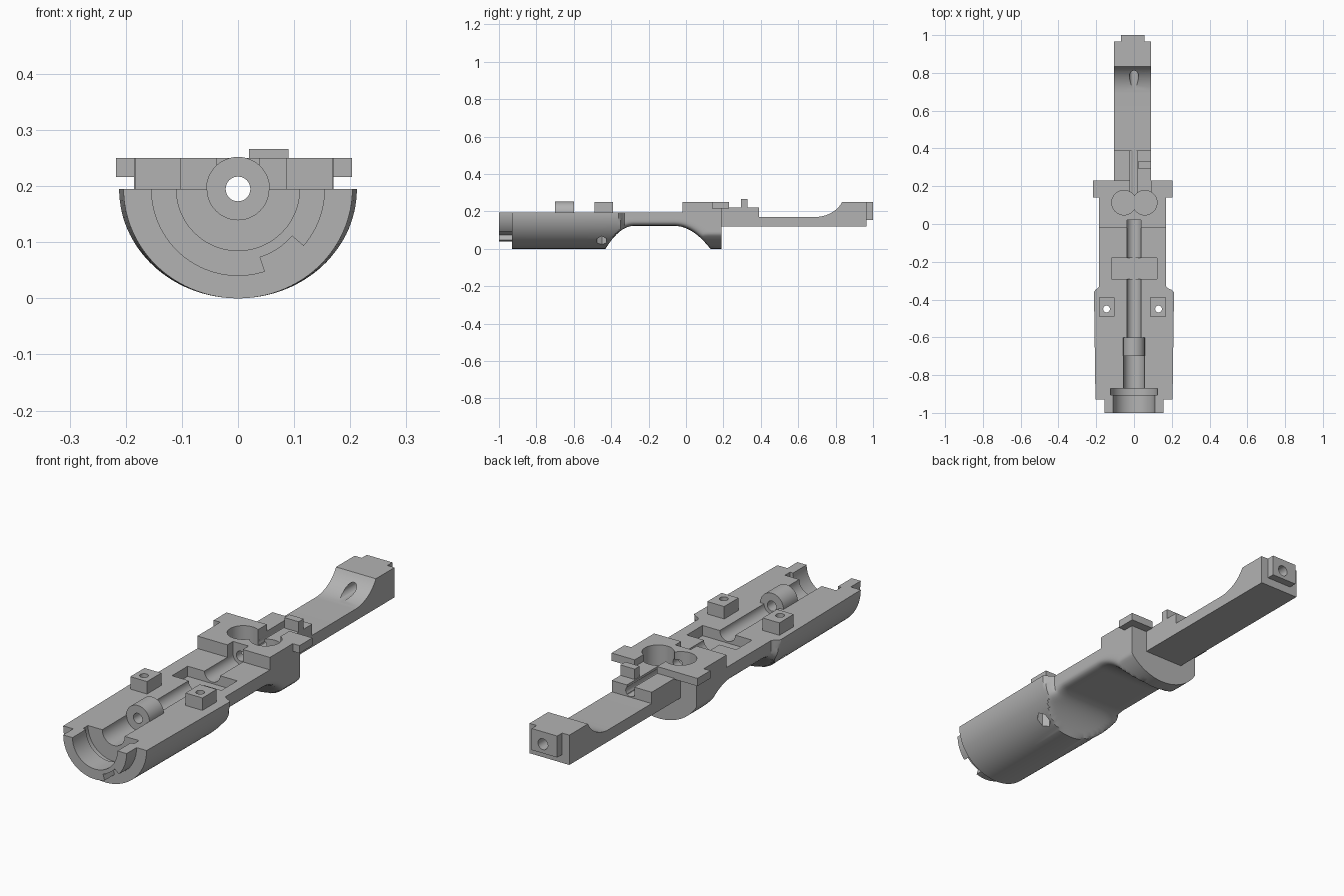
import bpy, bmesh, math
from mathutils import Vector

old = bpy.data.objects.get("Cube")
if old:
    bpy.data.objects.remove(old, do_unlink=True)

AXIS = 0.195   # height of the split plane and bore axis
grey = bpy.data.materials.new("plain_grey")
grey.use_nodes = True
grey.diffuse_color = (0.45, 0.45, 0.45, 1)
grey.node_tree.nodes["Principled BSDF"].inputs["Base Color"].default_value = (0.45, 0.45, 0.45, 1)


def loft(name, rings):
    """Skin a list of equal-length closed rings and cap both ends."""
    bm = bmesh.new()
    rows = [[bm.verts.new(p) for p in ring] for ring in rings]
    n = len(rows[0])
    for a, b in zip(rows, rows[1:]):
        for i in range(n):
            j = (i + 1) % n
            bm.faces.new((a[i], a[j], b[j], b[i]))
    bm.faces.new(rows[0])
    bm.faces.new(rows[-1])
    bmesh.ops.recalc_face_normals(bm, faces=bm.faces)
    mesh = bpy.data.meshes.new(name)
    bm.to_mesh(mesh)
    bm.free()
    mesh.materials.append(grey)
    ob = bpy.data.objects.new(name, mesh)
    bpy.context.collection.objects.link(ob)
    return ob


def box(name, x0, x1, y0, y1, z0, z1):
    return loft(name, [[(x0, y0, z), (x1, y0, z), (x1, y1, z), (x0, y1, z)] for z in (z0, z1)])


def rod(name, r, y0, y1, n=48):
    """Cylinder along the bore axis."""
    angs = [2 * math.pi * i / n for i in range(n)]
    return loft(name, [[(r * math.cos(a), y, AXIS + r * math.sin(a)) for a in angs] for y in (y0, y1)])


def post(name, x, y, r, z0, z1, n=40):
    """Upright prism or cylinder."""
    angs = [2 * math.pi * i / n for i in range(n)]
    return loft(name, [[(x + r * math.cos(a), y + r * math.sin(a), z) for a in angs] for z in (z0, z1)])


def combine(target, tool, op):
    mod = target.modifiers.new(op, 'BOOLEAN')
    mod.operation = op
    mod.solver = 'EXACT'
    mod.object = tool
    bpy.ops.object.select_all(action='DESELECT')
    bpy.context.view_layer.objects.active = target
    target.select_set(True)
    bpy.ops.object.modifier_apply(modifier=mod.name)
    bpy.data.objects.remove(tool, do_unlink=True)


def add(tool):
    combine(handle, tool, 'UNION')


def cut(tool):
    combine(handle, tool, 'DIFFERENCE')


# half-round handle with a scooped waist
def section(y, n=64):
    half = 0.204 + 0.008 * min(1, (y + 0.93) / 0.58)
    rise = 0
    if -0.43 < y < 0.13:
        t = max(0, (-0.28 - y) / 0.15, (y + 0.06) / 0.19)
        rise = 0.122 * (1 - t * t)
    k = min(1, max(0, (y + 0.36) / 0.03))
    k = k * k * (3 - 2 * k)
    ring = []
    for i in range(n + 1):
        a = math.pi * (1 + i / n)
        c, s = abs(math.cos(a)), abs(math.sin(a))
        r = 1 / math.hypot(c / half, s / AXIS)
        if y > -0.43:
            side = 0.185 if math.cos(a) < 0 else 0.17
            w = half + (side - half) * k
            r = min(r, ((c / w) ** 8 + (s / (AXIS - rise)) ** 8) ** -0.125)
        z = AXIS if i in (0, n) else AXIS + r * math.sin(a)
        ring.append((r * math.cos(a), y, z))
    return ring


stations = [-0.93, -0.6] + [-0.43 + 0.01 * i for i in range(57)] + [0.16, 0.19]
handle = loft("handle_half", [section(y) for y in stations])

# front lip ring
lip = [[(0.155 * math.cos(a), y, AXIS + 0.155 * math.sin(a))
        for a in [math.pi * (1 + i / 48) for i in range(49)]] for y in (-1, -0.9)]
add(loft("front_lip", lip))

# rear tang with a thumb scoop
profile = [(0.15, 0.118), (0.965, 0.118), (0.965, 0.25), (0.835, 0.25)]
for i in range(1, 13):
    a = math.radians(65 * (1 - i / 12))
    profile.append((0.69 + 0.145 * math.sin(a) / math.sin(math.radians(65)),
                    0.17 + 0.08 * (1 - math.cos(a)) / (1 - math.cos(math.radians(65)))))
profile += [(0.39, 0.17), (0.39, 0.22), (0.15, 0.22)]
add(loft("tang", [[(x, y, z) for y, z in profile] for x in (-0.105, 0.09)]))
add(box("tang_nub", -0.07, 0.055, 0.95, 1.0, 0.155, 0.25))
add(box("tang_tab", 0.02, 0.09, 0.295, 0.33, 0.2, 0.266))

# rear block and its overhanging flange
add(box("rear_block", -0.185, 0.17, -0.02, 0.19, 0.18, 0.25))
add(box("rear_flange", -0.217, 0.203, 0.14, 0.23, 0.216, 0.25))

# screw lugs
for x0, x1 in ((-0.184, -0.102), (0.086, 0.169)):
    add(box("screw_lug", x0, x1, -0.49, -0.39, 0.17, 0.25))

# stepped channel along the axis
for r, y0, y1 in ((0.11, -1.05, -0.9), (0.125, -0.905, -0.87),
                  (0.055, -0.88, -0.6), (0.038, -0.61, 0.02)):
    cut(rod("channel_cutter", r, y0, y1))
cut(box("block_slot_cutter", -0.038, 0.038, -0.05, 0.02, AXIS, 0.3))

# rectangular pocket, round pockets and rear openings
cut(box("pocket_cutter", -0.12, 0.122, -0.29, -0.18, 0.15, 0.3))
for x in (-0.053, 0.057):
    cut(post("round_pocket_cutter", x, 0.113, 0.065, 0.145, 0.3))
cut(box("rear_opening_cutter", -0.02, 0.09, 0.113, 0.25, 0.22, 0.3))
cut(box("tang_slot_cutter", -0.02, 0.016, 0.15, 0.4, 0.178, 0.21 + 0.08))

# bayonet notch in the lip
wedge = []
for r, order in ((0.128, range(9)), (0.18, range(8, -1, -1))):
    for i in order:
        a = math.radians(-72 + 31 * i / 8)
        wedge.append((r * math.cos(a), AXIS + r * math.sin(a)))
cut(loft("notch_cutter", [[(x, y, z) for x, z in wedge] for y in (-1.05, -0.931)]))

# bushing and the bore running through it to the rear end
add(rod("bushing", 0.057, -0.7, -0.6))
cut(rod("bore_cutter", 0.022, -0.72, 0.7, 32))
cut(rod("rear_bore_cutter", 0.024, 0.69, 1.05, 32))

# screw holes with hexagonal nut recesses underneath
for x in (-0.145, 0.13):
    cut(post("screw_cutter", x, -0.45, 0.018, -0.1, 0.4, 24))
    cut(post("nut_cutter", x, -0.45, 0.03, -0.1, 0.1, 6))

# smooth curves, keep edges sharp
bpy.ops.object.select_all(action='DESELECT')
handle.select_set(True)
bpy.context.view_layer.objects.active = handle
bpy.ops.object.shade_smooth_by_angle(angle=math.radians(28))
